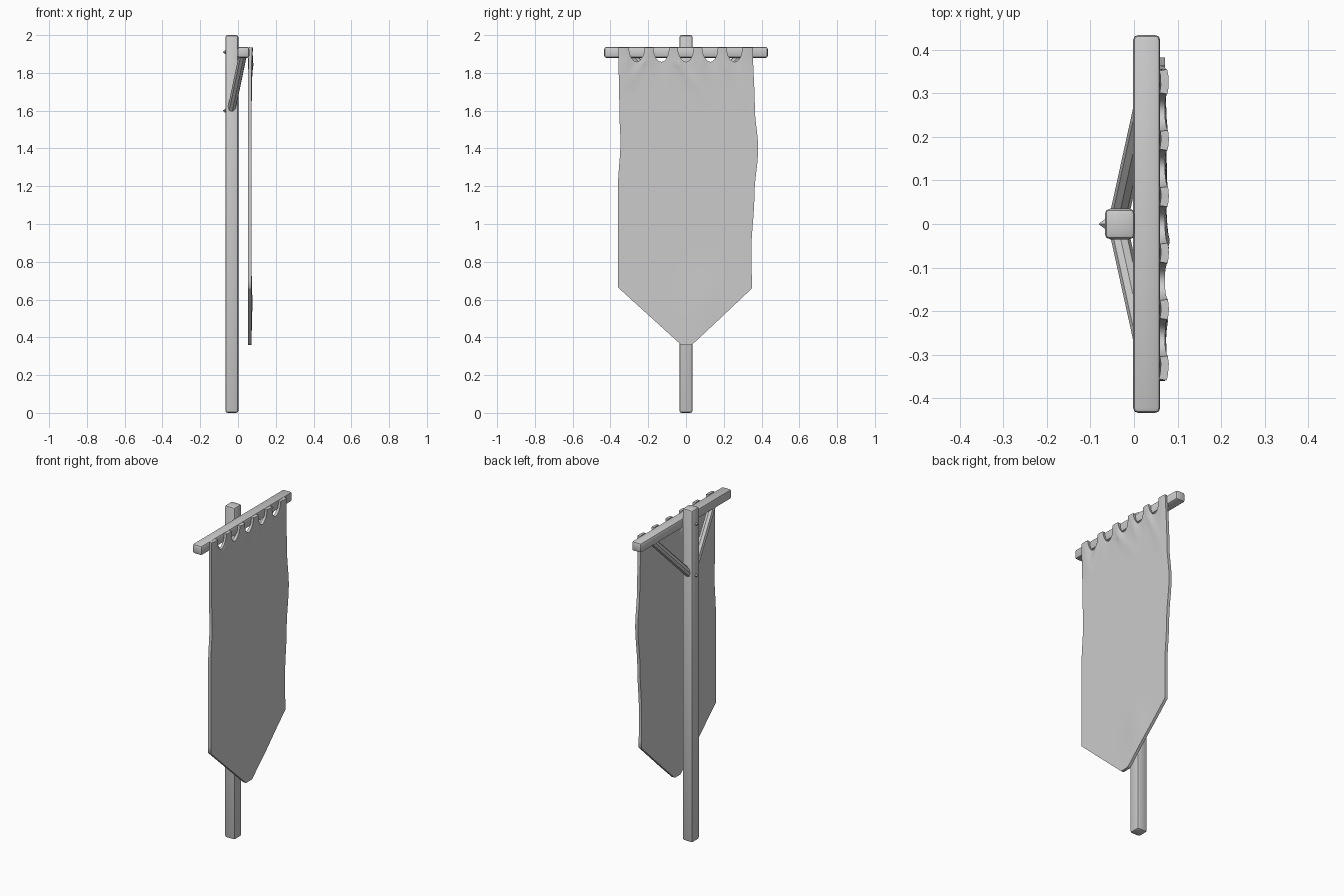
import bpy, bmesh, math
from mathutils import Vector

if "Cube" in bpy.data.objects:
    bpy.data.objects.remove(bpy.data.objects["Cube"])


def smooth(obj, angle=40):
    bpy.ops.object.select_all(action='DESELECT')
    obj.select_set(True)
    bpy.context.view_layer.objects.active = obj
    for m in list(obj.modifiers):
        bpy.ops.object.modifier_apply(modifier=m.name)
    bpy.ops.object.shade_smooth_by_angle(angle=math.radians(angle))


def make(name, bm):
    bmesh.ops.recalc_face_normals(bm, faces=bm.faces)
    me = bpy.data.meshes.new(name)
    bm.to_mesh(me)
    bm.free()
    obj = bpy.data.objects.new(name, me)
    bpy.context.collection.objects.link(obj)
    return obj


def beam(name, lo, hi, bevel):
    """Box between two corners with softened edges."""
    bm = bmesh.new()
    bmesh.ops.create_cube(bm, size=1)
    lo, hi = Vector(lo), Vector(hi)
    for v in bm.verts:
        v.co = Vector(((v.co[i] + .5) * (hi[i] - lo[i]) + lo[i]) for i in range(3))
    bmesh.ops.bevel(bm, geom=bm.edges[:], offset=bevel, segments=2,
                    profile=0.5, affect='EDGES')
    smooth(make(name, bm))


def rod(name, a, b, r1, r2, sides):
    """Tapered rod from a to b."""
    a, b = Vector(a), Vector(b)
    bm = bmesh.new()
    bmesh.ops.create_cone(bm, cap_ends=True, segments=sides, radius1=r1,
                          radius2=r2, depth=(b - a).length)
    obj = make(name, bm)
    obj.location = (a + b) / 2
    obj.rotation_euler = (b - a).to_track_quat('Z', 'Y').to_euler()
    smooth(obj)


def lerp_table(table, z):
    for (z0, y0), (z1, y1) in zip(table, table[1:]):
        if z <= z1:
            t = max(0, (z - z0) / (z1 - z0))
            t = t * t * (3 - 2 * t)
            return y0 + (y1 - y0) * t
    return table[-1][1]


# Pole and crossbar
beam("pole", (-0.067, -0.035, 0), (0.002, 0.035, 2), 0.012)
beam("crossbar", (-0.002, -0.433, 1.88), (0.06, 0.433, 1.937), 0.011)

# Diagonal braces and the pegs that pin them
for s, side in ((-1, "left"), (1, "right")):
    rod("brace_" + side, (-0.038, 0, 1.59), (0.028, s * 0.3, 1.905), 0.022, 0.022, 8)
for z, part in ((1.6, "lower"), (1.91, "upper")):
    rod("peg_" + part, (-0.06, 0, z), (-0.08, 0, z), 0.016, 0.001, 4)

# Banner cloth: side edges as (z, y), scalloped top, pointed bottom
LEFT = [(0.66, -0.36), (1.2, -0.36), (1.43, -0.347), (1.6, -0.353), (1.94, -0.357)]
RIGHT = [(0.66, 0.349), (0.86, 0.346), (1.15, 0.362), (1.4, 0.382), (1.62, 0.364), (1.94, 0.353)]
CREASES = [(-0.33, 1.9, -0.30, 1.7), (-0.20, 1.9, -0.32, 1.7), (-0.08, 1.9, 0.14, 1.62),
           (-0.06, 1.9, 0.02, 1.7), (0.07, 1.9, 0.14, 1.7), (0.19, 1.9, 0.35, 1.55)]
PITCH, HALF = 0.13, 0.043


def top_z(y):
    k = max(-2, min(2, round(y / PITCH)))
    d = (y - k * PITCH) / HALF
    return 1.935 - 0.077 * math.sqrt(max(0, 1 - d * d))


def depth(y, z):
    up = math.exp(-max(0, 1.93 - z) / 0.07)
    x = 0.062 + up * (0.004 - 0.005 * math.cos(2 * math.pi * y / PITCH))
    for y0, z0, y1, z1 in CREASES:
        t = (z0 - z) / (z0 - z1)
        if 0 < t < 1:
            d = (y - (y0 + (y1 - y0) * t)) / (0.012 + 0.03 * t)
            x += 0.006 * math.exp(-d * d) * (1 - t) * min(1, t * 5)
    # soft turn in the lower corner
    x += 0.005 * math.exp(-((y - 0.10) / 0.09) ** 2 - ((z - 0.58) / 0.14) ** 2)
    return x


cols = {-0.357, -0.345, -0.32, 0.32, 0.345, 0.357}
for k in range(-2, 3):
    cols |= {round(k * PITCH + HALF * math.cos(math.pi * i / 10), 5) for i in range(11)}
    if k < 2:
        cols |= {round((k + .5) * PITCH + o, 5) for o in (-0.012, 0, 0.012)}
cols = sorted(cols)

ROWS = 44
bm = bmesh.new()
grid = []
for c in cols:
    u = (c + 0.357) / 0.714
    bottom = 0.36 + 0.30 * max(0, abs(c - 0.003) - 0.028) / 0.327
    line = []
    for r in range(ROWS + 1):
        v = 1 - (1 - r / ROWS) ** 1.4
        z = bottom + (1.845 - bottom) * v
        line.append(z)
    line += [1.845 + (top_z(c) - 1.845) * t for t in (0.33, 0.66, 1)]
    col = []
    for z in line:
        y0, y1 = lerp_table(LEFT, z), lerp_table(RIGHT, z)
        w = min(1, max(0, (z - 0.36) / 0.3))
        y = c * (1 - w) + (y0 + (y1 - y0) * u) * w
        col.append(bm.verts.new((depth(y, z), y, z)))
    grid.append(col)
for a, b in zip(grid, grid[1:]):
    for i in range(len(a) - 1):
        bm.faces.new((a[i], b[i], b[i + 1], a[i + 1]))
cloth = make("banner_cloth", bm)
sol = cloth.modifiers.new("thickness", 'SOLIDIFY')
sol.thickness = 0.018
sol.offset = 0
smooth(cloth, 50)
